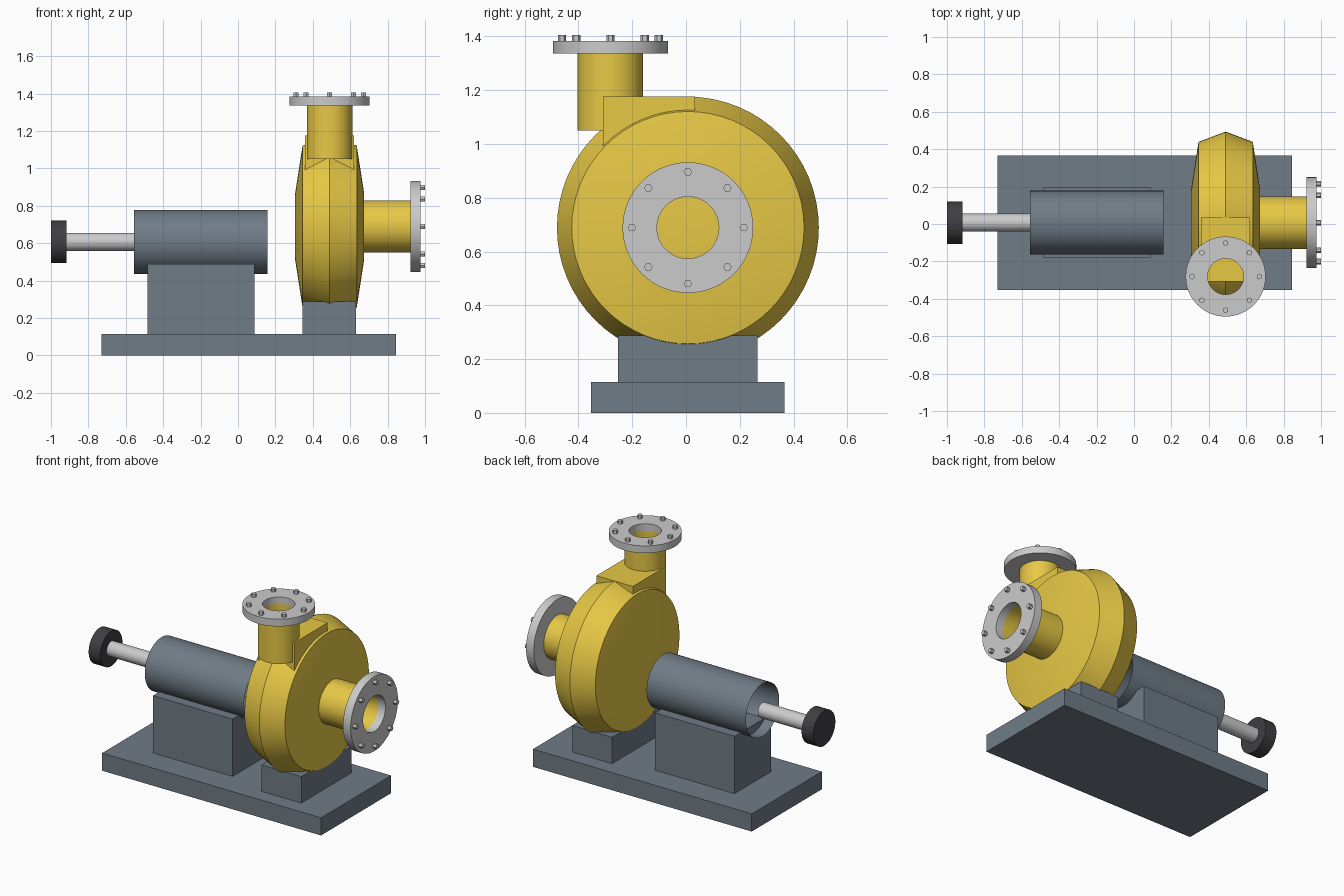
import bpy, bmesh, math
from mathutils import Matrix, Vector

if "Cube" in bpy.data.objects:
    bpy.data.objects.remove(bpy.data.objects["Cube"])

YC = 0.007          # y of the shaft line
CX, CZ = 0.49, 0.689  # casing centre
MZ = 0.607          # motor axis height
DY = -0.281         # y of the discharge pipe


def material(name, rgb):
    m = bpy.data.materials.new(name)
    m.diffuse_color = (*rgb, 1)
    m.use_nodes = True
    m.node_tree.nodes["Principled BSDF"].inputs["Base Color"].default_value = m.diffuse_color
    return m


YELLOW = material("yellow_paint", (0.80, 0.58, 0.06))
SLATE = material("slate_paint", (0.16, 0.20, 0.24))
STEEL = material("bright_steel", (0.56, 0.56, 0.58))
DARK = material("dark_rubber", (0.05, 0.05, 0.055))

ALONG_X = Matrix.Rotation(math.pi / 2, 4, 'Y')   # local z -> world x
UPRIGHT = Matrix.Identity(4)


def finish(name, bm, mat, smooth=True):
    bmesh.ops.recalc_face_normals(bm, faces=bm.faces)
    me = bpy.data.meshes.new(name)
    bm.to_mesh(me)
    bm.free()
    ob = bpy.data.objects.new(name, me)
    bpy.context.collection.objects.link(ob)
    me.materials.append(mat)
    if smooth:
        bpy.ops.object.select_all(action='DESELECT')
        ob.select_set(True)
        bpy.context.view_layer.objects.active = ob
        bpy.ops.object.shade_smooth_by_angle(angle=math.radians(15))
    return ob


def box(name, x, y, z, mat):
    bm = bmesh.new()
    bmesh.ops.create_cube(bm, size=1)
    for v in bm.verts:
        v.co = [(a + b) / 2 + c * (b - a) for (a, b), c in zip((x, y, z), v.co)]
    return finish(name, bm, mat, False)


def lathe(name, profile, origin, axis, mat, closed=False, sides=64):
    """Spin (radius, height) points about the given axis."""
    bm = bmesh.new()
    vs = [bm.verts.new((r, 0, h)) for r, h in profile]
    for a, b in zip(vs, vs[1:] + vs[:1] if closed else vs[1:]):
        bm.edges.new((a, b))
    bmesh.ops.spin(bm, geom=bm.verts[:] + bm.edges[:], axis=(0, 0, 1), cent=(0, 0, 0),
                   angle=2 * math.pi, steps=sides, use_merge=True)
    bmesh.ops.remove_doubles(bm, verts=bm.verts, dist=1e-5)
    bm.transform(Matrix.Translation(origin) @ axis)
    return finish(name, bm, mat)


def rod(name, r, h, origin, axis, mat):
    return lathe(name, [(0, 0), (r, 0), (r, h), (0, h)], origin, axis, mat)


def tube(name, r_out, r_in, h, origin, axis, mat):
    return lathe(name, [(r_in, 0), (r_out, 0), (r_out, h), (r_in, h)],
                 origin, axis, mat, closed=True)


def bolts(name, circle, h, origin, axis):
    """Ring of eight hexagonal bolt heads."""
    bm = bmesh.new()
    for i in range(8):
        a = i * math.pi / 4
        pos = Vector((circle * math.cos(a), circle * math.sin(a), h / 2))
        bmesh.ops.create_cone(bm, cap_ends=True, segments=6, radius1=0.0155, radius2=0.0155,
                              depth=h, matrix=Matrix.Translation(pos))
    bm.transform(Matrix.Translation(origin) @ axis)
    return finish(name, bm, STEEL, False)


# Base plate and supports
box("base_plate", (-0.73, 0.845), (YC - 0.36, YC + 0.36), (0, 0.115), SLATE)
box("motor_support", (-0.485, 0.087), (YC - 0.187, YC + 0.187), (0.115, 0.488), SLATE)
box("casing_pedestal", (0.346, 0.632), (YC - 0.259, YC + 0.259), (0.115, 0.287), SLATE)

# Bearing housing (open sleeve), shaft and coupling
lathe("bearing_housing", [(0.171, 0), (0.171, 0.715)], (-0.556, YC, MZ), ALONG_X, SLATE)
rod("shaft", 0.048, 0.37, (-0.925, YC, MZ), ALONG_X, STEEL)
rod("coupling", 0.114, 0.083, (-1.0, YC, MZ), ALONG_X, DARK)

# Casing with a central ridge
half = [(0, 0.184), (0.18, 0.184), (0.432, 0.145), (0.487, 0)]
lathe("casing", half + [(r, -h) for r, h in half[-2::-1]], (CX, YC, CZ), ALONG_X, YELLOW)

# Suction inlet
tube("suction_pipe", 0.140, 0.115, 0.26, (0.665, YC, CZ), ALONG_X, YELLOW)
tube("suction_flange", 0.243, 0.115, 0.055, (0.921, YC, CZ), ALONG_X, STEEL)
bolts("suction_bolts", 0.208, 0.024, (0.976, YC, CZ), ALONG_X)

# Discharge outlet
box("discharge_throat", (CX - 0.131, CX + 0.131), (-0.308, 0.034), (0.94, 1.176), YELLOW)
tube("discharge_pipe", 0.122, 0.096, 0.288, (CX, DY, 1.05), UPRIGHT, YELLOW)
tube("discharge_flange", 0.214, 0.096, 0.047, (CX, DY, 1.337), UPRIGHT, STEEL)
bolts("discharge_bolts", 0.18, 0.021, (CX, DY, 1.384), UPRIGHT)
